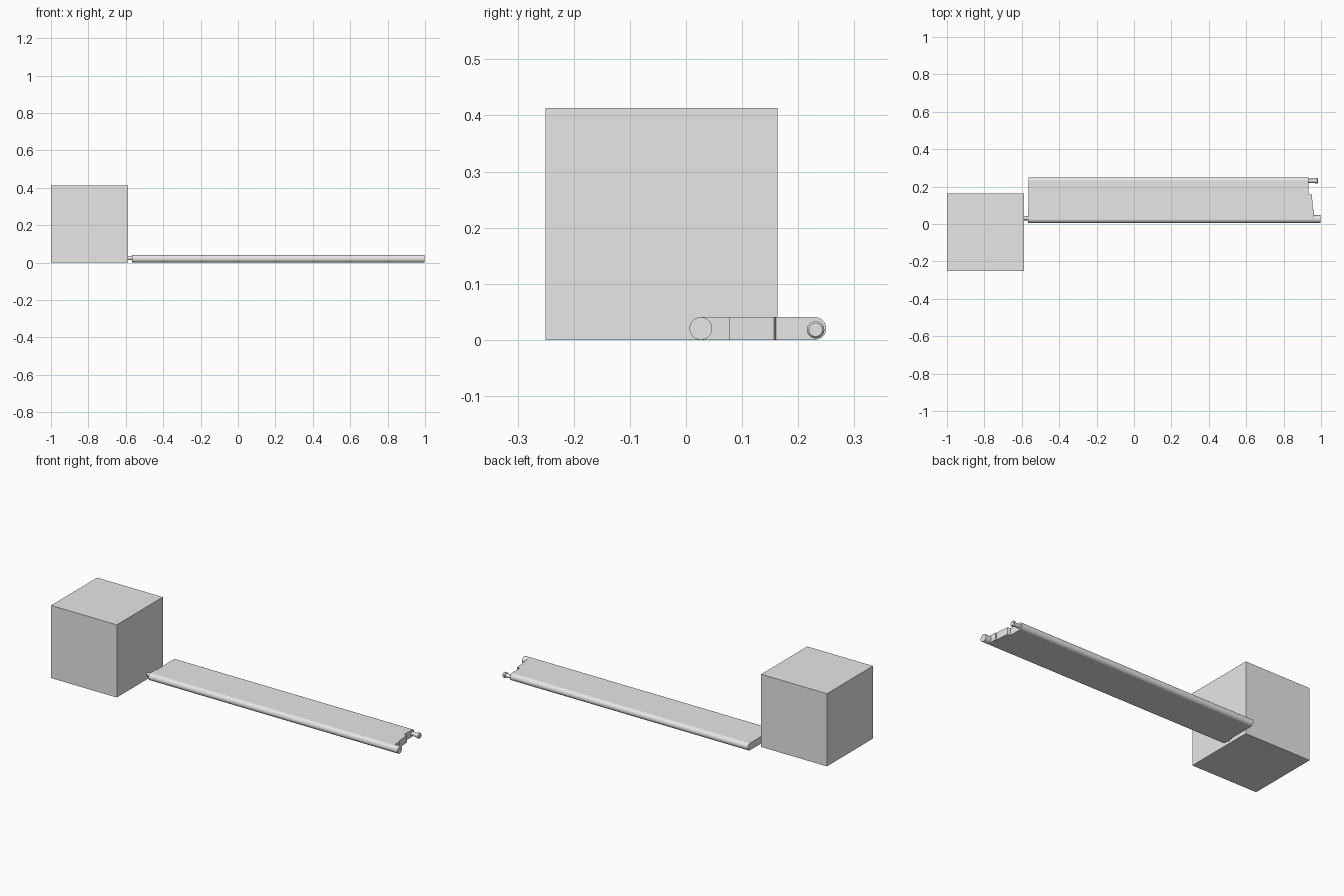
import bpy, bmesh, math

if "Cube" in bpy.data.objects:
    bpy.data.objects.remove(bpy.data.objects["Cube"])

grey = bpy.data.materials.new("plain grey")
grey.diffuse_color = (0.8, 0.8, 0.8, 1)
grey.use_nodes = True
grey.node_tree.nodes["Principled BSDF"].inputs["Base Color"].default_value = grey.diffuse_color


def finish(name, bm, smooth=False):
    bmesh.ops.recalc_face_normals(bm, faces=bm.faces[:])
    me = bpy.data.meshes.new(name)
    bm.to_mesh(me)
    bm.free()
    me.materials.append(grey)
    ob = bpy.data.objects.new(name, me)
    bpy.context.collection.objects.link(ob)
    if smooth:
        bpy.ops.object.select_all(action='DESELECT')
        bpy.context.view_layer.objects.active = ob
        ob.select_set(True)
        bpy.ops.object.shade_smooth_by_angle(angle=math.radians(35))
    return ob


def lathe_x(name, y, z, rings, n=32):
    """Closed solid of revolution along x from (x, radius) rings."""
    bm = bmesh.new()
    loops = []
    for x, r in rings:
        loops.append([bm.verts.new((x, y + r * math.cos(2 * math.pi * i / n),
                                    z + r * math.sin(2 * math.pi * i / n))) for i in range(n)])
    for a, b in zip(loops, loops[1:]):
        for i in range(n):
            j = (i + 1) % n
            bm.faces.new((a[i], a[j], b[j], b[i]))
    bm.faces.new(loops[0])
    bm.faces.new(loops[-1])
    return finish(name, bm, True)


R = 0.0203            # half thickness of the slat
Y_FRONT, Y_BACK = 0.0265, 0.2295

# Large block at the left end
bm = bmesh.new()
bmesh.ops.create_cube(bm, size=0.413)
bmesh.ops.translate(bm, verts=bm.verts[:], vec=(-0.7935, -0.0435, 0.2065))
finish("block", bm)

# Flat slat with a stepped right end
outline = [(-0.568, Y_FRONT), (0.963, Y_FRONT), (0.963, 0.047), (0.961, 0.078),
           (0.957, 0.078), (0.951, 0.157), (0.933, 0.160), (0.933, Y_BACK),
           (-0.563, Y_BACK), (-0.563, 0.078), (-0.568, 0.078)]
bm = bmesh.new()
face = bm.faces.new([bm.verts.new((x, y, 0)) for x, y in outline])
ext = bmesh.ops.extrude_face_region(bm, geom=[face])
bmesh.ops.translate(bm, vec=(0, 0, 2 * R),
                    verts=[v for v in ext["geom"] if isinstance(v, bmesh.types.BMVert)])
finish("slat", bm)

# Rounded long edges
lathe_x("front_edge_tube", Y_FRONT, R, [(-0.568, R), (0.998, R)])
lathe_x("back_edge_tube", Y_BACK, R, [(-0.563, R), (0.933, R)])

# Hinge pins with a thicker chamfered tip
for name, x0, s, y, z in (("back_pin", 0.933, 1, 0.231, 0.018),
                          ("front_pin", -0.568, -1, 0.031, 0.024)):
    profile = [(-0.005, 0.011), (0.034, 0.011), (0.036, 0.0155),
               (0.046, 0.0155), (0.050, 0.012)]
    lathe_x(name, y, z, [(x0 + s * d, r) for d, r in profile])
